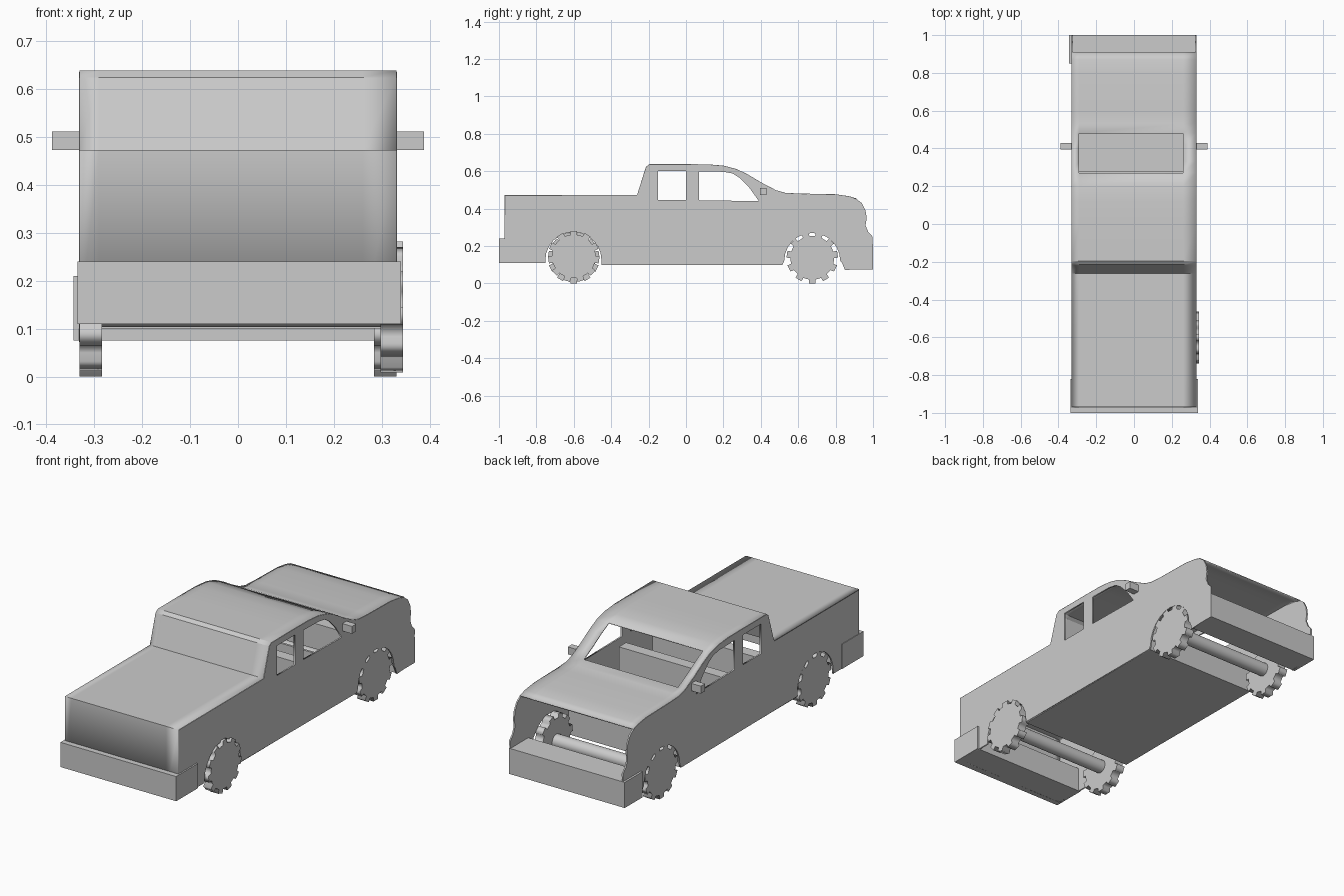
import bpy, bmesh
from math import sin, cos, pi, radians

if "Cube" in bpy.data.objects:
    bpy.data.objects.remove(bpy.data.objects["Cube"])


def box(name, x, y, z):
    bm = bmesh.new()
    bmesh.ops.create_cube(bm, size=1)
    for v in bm.verts:
        v.co = [(r[0] + r[1]) / 2 + c * (r[1] - r[0]) for c, r in zip(v.co, (x, y, z))]
    me = bpy.data.meshes.new(name)
    bm.to_mesh(me)
    bm.free()
    ob = bpy.data.objects.new(name, me)
    bpy.context.collection.objects.link(ob)
    return ob


def plate(name, loops, x, thickness):
    """Side-view outlines (y, z), first the outer edge then holes, as a plate around x."""
    cu = bpy.data.curves.new(name, 'CURVE')
    cu.dimensions = '2D'
    cu.fill_mode = 'BOTH'
    cu.extrude = thickness / 2
    for pts in loops:
        sp = cu.splines.new('POLY')
        sp.points.add(len(pts) - 1)
        for p, (y, z) in zip(sp.points, pts):
            p.co = (y, z, 0, 1)
        sp.use_cyclic_u = True
    ob = bpy.data.objects.new(name, cu)
    bpy.context.collection.objects.link(ob)
    ob.location.x = x
    ob.rotation_euler = (pi / 2, 0, pi / 2)
    bpy.ops.object.select_all(action='DESELECT')
    ob.select_set(True)
    bpy.context.view_layer.objects.active = ob
    bpy.ops.object.convert(target='MESH')
    return bpy.context.view_layer.objects.active


def arch(cy, cz, r, n=12):
    return [(cy + r * cos(pi * i / n), cz + r * sin(pi * i / n)) for i in range(n + 1)]


# top line of the body, tail to nose
top = [(-0.968, 0.11), (-0.968, 0.47), (-0.26, 0.47), (-0.212, 0.622), (-0.195, 0.635),
       (0.0, 0.635), (0.12, 0.634), (0.20, 0.627), (0.27, 0.609), (0.33, 0.58), (0.40, 0.538),
       (0.48, 0.496), (0.53, 0.482), (0.60, 0.478), (0.80, 0.474), (0.87, 0.464), (0.91, 0.452)]
nose = [(0.94, 0.43), (0.96, 0.39), (0.966, 0.35), (0.96, 0.31), (0.975, 0.275), (0.998, 0.25),
        (0.993, 0.08), (0.85, 0.072), (0.832, 0.115)]
outline = top + nose + arch(0.675, 0.12, 0.15) + [(0.515, 0.10), (-0.452, 0.105)] \
    + arch(-0.602, 0.125, 0.15) + [(-0.752, 0.11)]
rear_window = [(-0.15, 0.445), (-0.15, 0.602), (0.0, 0.602), (0.0, 0.445)]
front_window = [(0.07, 0.445), (0.07, 0.6), (0.20, 0.597), (0.25, 0.588), (0.29, 0.562),
                (0.34, 0.51), (0.39, 0.44)]
for s, side in ((-1, "left"), (1, "right")):
    plate(f"{side}_side_panel", [outline, rear_window, front_window], s * 0.328, 0.008)
    box(f"{side}_mirror", sorted((s * 0.325, s * 0.388)), (0.395, 0.43), (0.472, 0.511))

# tailgate, bed cover, roof and hood as one sheet with the windshield left open
bm = bmesh.new()
rows = [[bm.verts.new((x, y, z)) for x in (-0.33, -0.29, 0.26, 0.33)] for y, z in top]
for i in range(len(rows) - 1):
    for j in range(3):
        if j == 1 and top[i][0] >= 0.27 and top[i + 1][0] <= 0.48:
            continue
        bm.faces.new((rows[i][j], rows[i][j + 1], rows[i + 1][j + 1], rows[i + 1][j]))
bmesh.ops.recalc_face_normals(bm, faces=bm.faces)
me = bpy.data.meshes.new("body_top")
bm.to_mesh(me)
bm.free()
body = bpy.data.objects.new("body_top", me)
bpy.context.collection.objects.link(body)
sol = body.modifiers.new("thickness", 'SOLIDIFY')
sol.thickness = 0.006
sol.offset = 0
bpy.ops.object.select_all(action='DESELECT')
body.select_set(True)
bpy.context.view_layer.objects.active = body
bpy.ops.object.shade_smooth_by_angle(angle=radians(25))

# bumpers, floor and the firewall
box("front_bumper", (-0.343, 0.332), (0.85, 1.0), (0.075, 0.21))
box("rear_bumper", (-0.335, 0.34), (-1.0, -0.82), (0.11, 0.24))
box("floor", (-0.328, 0.328), (-0.452, 0.515), (0.10, 0.112))
box("firewall", (-0.325, 0.325), (0.503, 0.515), (0.10, 0.25))

# two bench seats
for name, y in (("rear", -0.2), ("front", 0.08)):
    box(f"{name}_seat_base", (-0.3, 0.3), (y, y + 0.2), (0.112, 0.27))
    box(f"{name}_seat_back", (-0.3, 0.3), (y - 0.01, y + 0.05), (0.112, 0.42))


# toothed wheels on round axles
def wheel_outline(cy, cz, turn, teeth=11, r=0.117, ro=0.138):
    pts = []
    for k in range(teeth):
        a = turn + 2 * pi * k / teeth
        for da, rad in ((-0.155, r), (-0.135, ro), (0.135, ro), (0.155, r), (0.285, r)):
            pts.append((cy + rad * cos(a + da), cz + rad * sin(a + da)))
    return pts


for name, x, y, z, turn in (("front_left", -0.307, 0.675, 0.137, -pi / 2),
                            ("front_right", 0.307, 0.675, 0.137, -pi / 2),
                            ("rear_left", -0.307, -0.6, 0.137, -pi / 2),
                            ("rear_right", 0.321, -0.6, 0.145, pi / 2)):
    plate(f"{name}_wheel", [wheel_outline(y, z, turn)], x, 0.047)
for name, y in (("front", 0.675), ("rear", -0.6)):
    bpy.ops.mesh.primitive_cylinder_add(vertices=24, radius=0.035, depth=0.6,
                                        location=(0, y, 0.138), rotation=(0, pi / 2, 0))
    axle = bpy.context.object
    axle.name = f"{name}_axle"
    bpy.ops.object.shade_smooth_by_angle(angle=radians(30))
